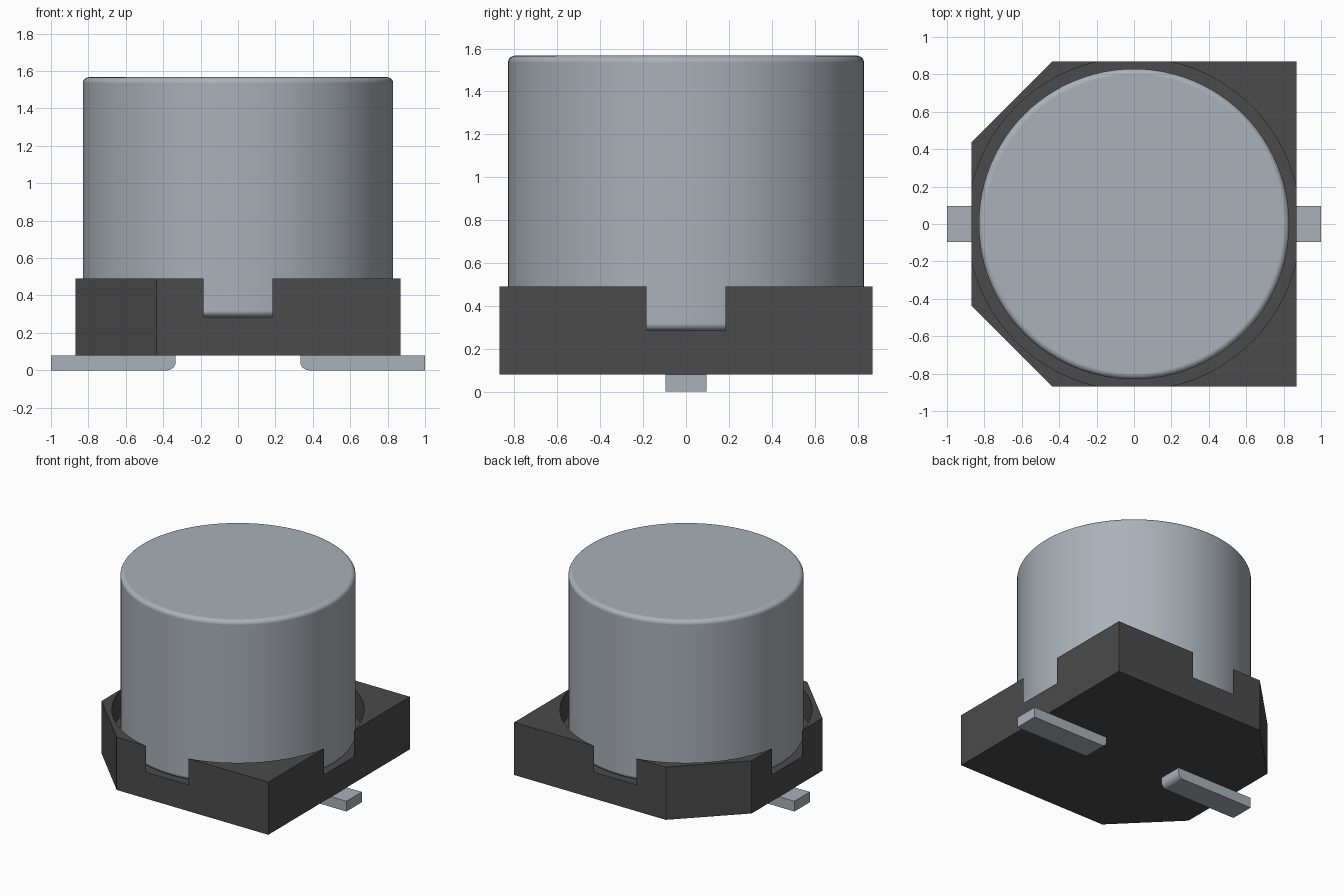
import bpy, bmesh, math

if "Cube" in bpy.data.objects:
    bpy.data.objects.remove(bpy.data.objects["Cube"])


def material(name, rgb):
    m = bpy.data.materials.new(name)
    m.use_nodes = True
    m.diffuse_color = (*rgb, 1)
    bsdf = next(n for n in m.node_tree.nodes if n.type == 'BSDF_PRINCIPLED')
    bsdf.inputs["Base Color"].default_value = (*rgb, 1)
    return m


metal = material("metal grey", (0.40, 0.44, 0.48))
plastic = material("dark plastic", (0.07, 0.07, 0.07))


def finish(bm, name, mat):
    bmesh.ops.recalc_face_normals(bm, faces=bm.faces)
    me = bpy.data.meshes.new(name)
    bm.to_mesh(me)
    bm.free()
    me.materials.append(mat)
    me.shade_smooth()
    me.set_sharp_from_angle(angle=math.radians(30))
    ob = bpy.data.objects.new(name, me)
    bpy.context.collection.objects.link(ob)
    return ob


# Base: slab with four raised corners around a round recess, notched mid-side
HALF, NOTCH, CUT = 0.87, 0.185, 0.435
Z0, Z1, Z2 = 0.08, 0.285, 0.49
RECESS = math.hypot(HALF, NOTCH)
START = math.atan2(NOTCH, HALF)
STEPS = 20

bm = bmesh.new()
floor_loop, outline = [], []
for q in range(4):
    turn = q * math.pi / 2
    arc = []
    for i in range(STEPS + 1):
        a = turn + START + (math.pi / 2 - 2 * START) * i / STEPS
        arc.append((RECESS * math.cos(a), RECESS * math.sin(a)))
    # Corners on the -x side are chamfered
    corner = [(HALF, HALF)] if q in (0, 3) else [(HALF, CUT), (CUT, HALF)]
    c, s = round(math.cos(turn)), round(math.sin(turn))
    corner = [(x * c - y * s, x * s + y * c) for x, y in corner]
    loop = arc + corner[::-1]
    low = [bm.verts.new((x, y, Z1)) for x, y in loop]
    high = [bm.verts.new((x, y, Z2)) for x, y in loop]
    for i in range(len(loop)):
        j = (i + 1) % len(loop)
        bm.faces.new((low[i], low[j], high[j], high[i]))
    bm.faces.new(high)
    floor_loop += low[:STEPS + 1]
    outline += [low[0]] + low[STEPS + 1:][::-1] + [low[STEPS]]
bm.faces.new(floor_loop)
under = [bm.verts.new((v.co.x, v.co.y, Z0)) for v in outline]
for i in range(len(outline)):
    j = (i + 1) % len(outline)
    bm.faces.new((under[i], under[j], outline[j], outline[i]))
bm.faces.new(under)
bmesh.ops.recalc_face_normals(bm, faces=bm.faces)
bmesh.ops.dissolve_limit(bm, angle_limit=0.005, verts=bm.verts, edges=bm.edges)
finish(bm, "base", plastic)

# Can: cylinder with rounded rims
CAN_TOP = 1.567
bm = bmesh.new()
bmesh.ops.create_cone(bm, cap_ends=True, segments=96, radius1=0.83, radius2=0.83,
                      depth=CAN_TOP - Z1)
bmesh.ops.translate(bm, verts=bm.verts, vec=(0, 0, (CAN_TOP + Z1) / 2))
can = finish(bm, "can", metal)
bev = can.modifiers.new("rim", 'BEVEL')
bev.width = 0.033
bev.segments = 5
bev.limit_method = 'ANGLE'
bev.harden_normals = True

# Leads: flat bars with the inner lower edge rounded
R, INNER = 0.045, 0.333
profile = [(1, 0), (1, Z0), (INNER, Z0)]
for i in range(7):
    a = math.pi + math.pi / 2 * i / 6
    profile.append((INNER + R + R * math.cos(a), R + R * math.sin(a)))
for side, name in ((1, "left_lead"), (-1, "right_lead")):
    bm = bmesh.new()
    face = bm.faces.new([bm.verts.new((side * x, -0.095, z)) for x, z in profile])
    ext = bmesh.ops.extrude_face_region(bm, geom=[face], use_keep_orig=True)
    moved = [g for g in ext["geom"] if isinstance(g, bmesh.types.BMVert)]
    bmesh.ops.translate(bm, verts=moved, vec=(0, 0.19, 0))
    finish(bm, name, metal)
